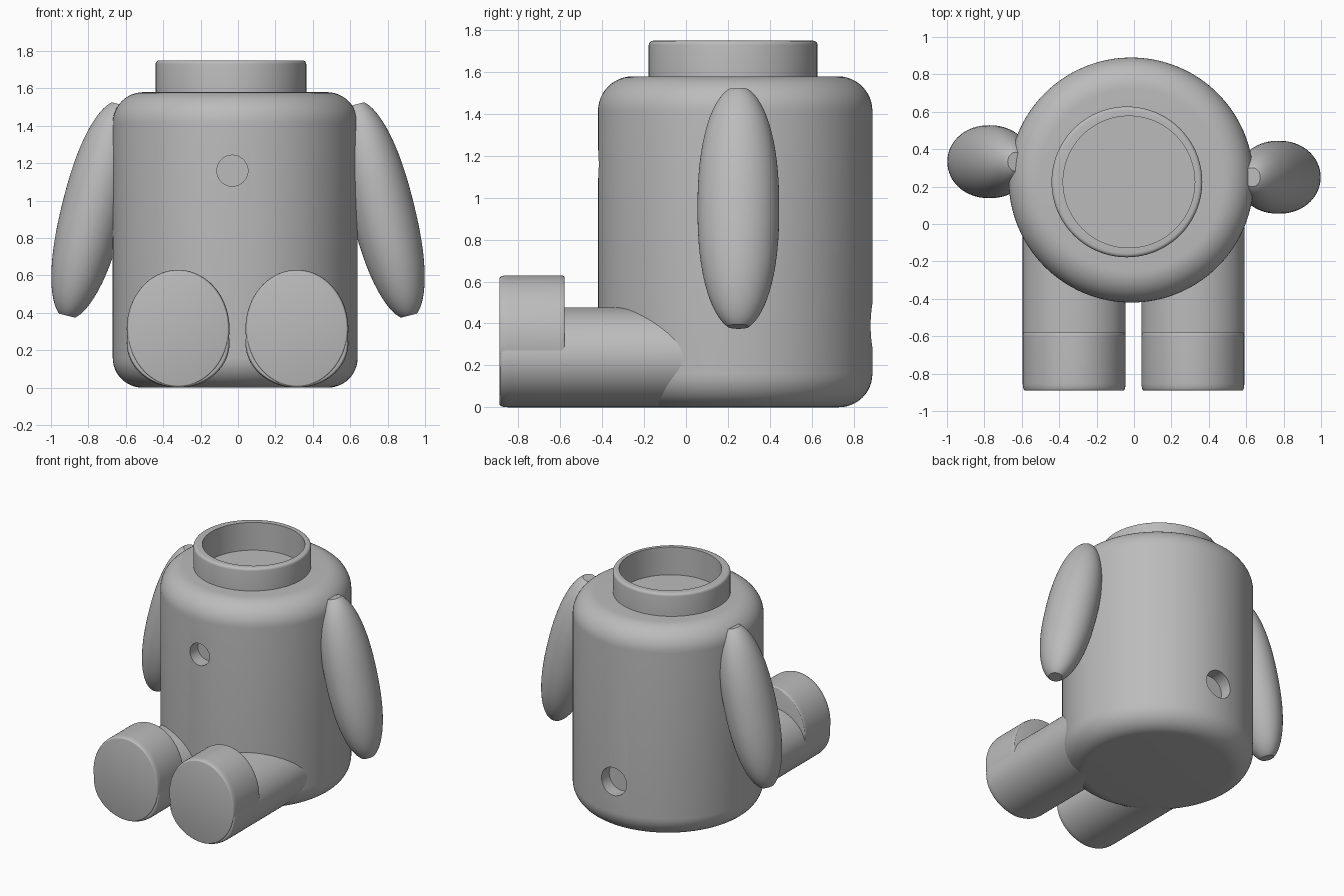
import bpy, bmesh, math
from mathutils import Vector

cube = bpy.data.objects.get("Cube")
if cube:
    bpy.data.objects.remove(cube, do_unlink=True)

grey = bpy.data.materials.new("plain grey")
grey.use_nodes = True
COLOUR = (0.5, 0.5, 0.5, 1)
grey.diffuse_color = COLOUR
grey.node_tree.nodes["Principled BSDF"].inputs["Base Color"].default_value = COLOUR


def lathe(name, profile, location, scale=(1, 1, 1), rotation=(0, 0, 0), steps=96):
    """Spin a list of (radius, height) points round z."""
    bm = bmesh.new()
    verts = [bm.verts.new((r, 0, z)) for r, z in profile]
    edges = [bm.edges.new(pair) for pair in zip(verts, verts[1:])]
    bmesh.ops.spin(bm, geom=verts + edges, cent=(0, 0, 0), axis=(0, 0, 1),
                   angle=math.tau, steps=steps, use_duplicate=False)
    bmesh.ops.remove_doubles(bm, verts=bm.verts, dist=1e-5)
    bmesh.ops.scale(bm, verts=bm.verts, vec=Vector(scale))
    bmesh.ops.recalc_face_normals(bm, faces=bm.faces)
    mesh = bpy.data.meshes.new(name)
    bm.to_mesh(mesh)
    bm.free()
    mesh.materials.append(grey)
    obj = bpy.data.objects.new(name, mesh)
    obj.location, obj.rotation_euler = location, rotation
    bpy.context.collection.objects.link(obj)
    return obj


def rounded(radius, low, high, low_bevel=0, high_bevel=0, segments=8):
    """Profile of a cylinder with rounded rims."""
    points = [(0, low)]
    for bevel, z, start in ((low_bevel, low + low_bevel, -90), (high_bevel, high - high_bevel, 0)):
        if bevel:
            for i in range(segments + 1):
                a = math.radians(start + 90 * i / segments)
                points.append((radius - bevel + bevel * math.cos(a), z + bevel * math.sin(a)))
        else:
            points.append((radius, z))
    return points + [(0, high)]


def select_only(obj):
    bpy.ops.object.select_all(action='DESELECT')
    obj.select_set(True)
    bpy.context.view_layer.objects.active = obj


def cut(obj, cutter):
    mod = obj.modifiers.new("cut", 'BOOLEAN')
    mod.operation, mod.solver, mod.object = 'DIFFERENCE', 'EXACT', cutter
    select_only(obj)
    bpy.ops.object.modifier_apply(modifier=mod.name)


FORWARD = (math.pi / 2, 0, 0)   # turns local z towards the front

# Body and open neck
body = lathe("body", rounded(0.655, 0, 1.58, 0.16, 0.165, 12), (-0.015, 0.235, 0), steps=128)
neck = lathe("neck", rounded(0.403, 1.56, 1.75, 0, 0.02, 4), (-0.038, 0.225, 0))
parts = [body, neck]

# Neck recess, front hole and rear hole
recess = lathe("recess_cutter", rounded(0.352, 1.54, 1.9), (-0.027, 0.225, 0))
front_hole = lathe("front_hole_cutter", rounded(0.083, 0, 0.3), (-0.03, -0.32, 1.16),
                   rotation=FORWARD, steps=48)
rear_hole = lathe("rear_hole_cutter", rounded(0.105, 0, 0.3), (-0.015, 1.09, 0.39),
                  rotation=FORWARD, steps=48)
for cutter in (recess, front_hole, rear_hole):
    cutter.hide_render = True
    cut(body, cutter)
cut(neck, recess)
for cutter in (recess, front_hole, rear_hole):
    bpy.data.objects.remove(cutter, do_unlink=True)

# Blunt-ended oval arm profile
arm_profile = [(0, -0.97)]
for i in range(33):
    t = 0.97 * math.sin(math.radians(-90 + 180 * i / 32))
    arm_profile.append((math.sqrt(1 - abs(t) ** 2.3), t))
arm_profile.append((0, 0.97))

for side, label, arm_y, leg_x in ((1, "left", 0.25, 0.315), (-1, "right", 0.333, -0.32)):
    parts.append(lathe(label + "_arm", arm_profile, (side * 0.773, arm_y, 0.95),
                       scale=(0.17, 0.195, 0.6),
                       rotation=(0, -side * math.radians(14), 0), steps=64))
    # Legs lie flat, with taller oval feet on their ends
    parts.append(lathe(label + "_leg", rounded(1, -0.1, 0.885, 0, 0.04), (leg_x, 0, 0.238),
                       scale=(0.275, 0.238, 1), rotation=FORWARD))
    parts.append(lathe(label + "_foot", rounded(1, 0.58, 0.89, 0.025, 0.04),
                       (leg_x, 0, 0.315), scale=(0.275, 0.315, 1), rotation=FORWARD))

for part in parts:
    select_only(part)
    bpy.ops.object.shade_smooth_by_angle(angle=math.radians(35))
